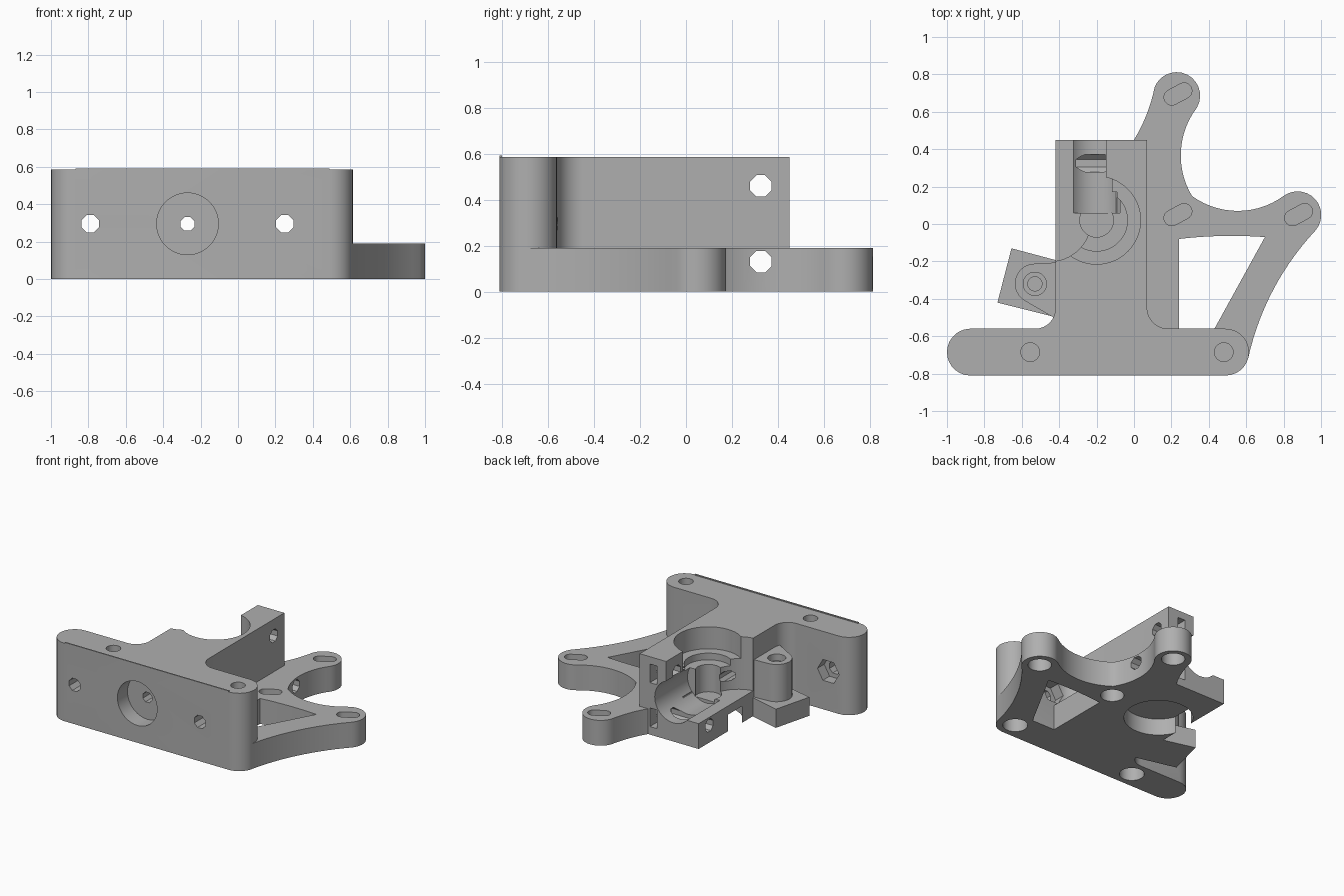
import bpy, bmesh, math
from mathutils import Vector

old = bpy.data.objects.get("Cube")
if old:
    bpy.data.objects.remove(old, do_unlink=True)

grey = bpy.data.materials.new("plain_grey")
grey.use_nodes = True
grey.diffuse_color = (0.43, 0.43, 0.43, 1)
grey.node_tree.nodes["Principled BSDF"].inputs["Base Color"].default_value = (0.43, 0.43, 0.43, 1)


# Outline helpers
def ngon(u, v, r, n=48, phase=0.0):
    return [(u + r * math.cos(phase + math.tau * i / n),
             v + r * math.sin(phase + math.tau * i / n)) for i in range(n)]


def arc(a, b, c, n=14):
    """Points on the circle from a through b to c."""
    (ax, ay), (bx, by), (cx, cy) = a, b, c
    d = 2 * (ax * (by - cy) + bx * (cy - ay) + cx * (ay - by))
    sa, sb, sc = ax * ax + ay * ay, bx * bx + by * by, cx * cx + cy * cy
    ux = (sa * (by - cy) + sb * (cy - ay) + sc * (ay - by)) / d
    uy = (sa * (cx - bx) + sb * (ax - cx) + sc * (bx - ax)) / d
    r = math.hypot(ax - ux, ay - uy)
    t0, tb, t1 = (math.atan2(p[1] - uy, p[0] - ux) for p in (a, b, c))
    sweep = (t1 - t0) % math.tau
    if (tb - t0) % math.tau > sweep:
        sweep -= math.tau
    return [(ux + r * math.cos(t0 + sweep * i / n),
             uy + r * math.sin(t0 + sweep * i / n)) for i in range(n + 1)]


def rect(u0, u1, v0, v1):
    return [(u0, v0), (u1, v0), (u1, v1), (u0, v1)]


def slot(u, v, half, r, angle):
    dx, dy = half * math.cos(angle), half * math.sin(angle)
    pts = []
    for s, start in ((1, angle - math.pi / 2), (-1, angle + math.pi / 2)):
        pts += [(u + s * dx + r * math.cos(start + math.pi * i / 12),
                 v + s * dy + r * math.sin(start + math.pi * i / 12)) for i in range(13)]
    return pts


def prism(name, pts, lo, hi, axis="z"):
    place = {"z": lambda u, v, w: (u, v, w),
             "y": lambda u, v, w: (u, w, v),
             "x": lambda u, v, w: (w, u, v)}[axis]
    clean = []
    for p in pts:
        if not clean or math.dist(p, clean[-1]) > 1e-4:
            clean.append(p)
    bm = bmesh.new()
    base = bm.faces.new([bm.verts.new(place(u, v, lo)) for u, v in clean])
    top = bmesh.ops.extrude_face_region(bm, geom=[base])["geom"]
    shift = Vector(place(0, 0, hi - lo))
    bmesh.ops.translate(bm, vec=shift, verts=[e for e in top if isinstance(e, bmesh.types.BMVert)])
    bmesh.ops.recalc_face_normals(bm, faces=bm.faces)
    mesh = bpy.data.meshes.new(name)
    bm.to_mesh(mesh)
    bm.free()
    mesh.materials.append(grey)
    ob = bpy.data.objects.new(name, mesh)
    bpy.context.collection.objects.link(ob)
    return ob


def cut(targets, pts, lo, hi, axis="z"):
    cutter = prism("cutter", pts, lo, hi, axis)
    cutter.hide_render = True
    for ob in targets:
        mod = ob.modifiers.new("cut", "BOOLEAN")
        mod.operation, mod.solver, mod.object = "DIFFERENCE", "EXACT", cutter
        bpy.context.view_layer.objects.active = ob
        bpy.ops.object.modifier_apply(modifier=mod.name)
    bpy.data.objects.remove(cutter, do_unlink=True)


TOP, LOW = 0.585, 0.19

# Body: wide front plate with rounded ends, filleted into the centre block
body = prism("body",
             arc((-0.88, -0.56), (-1.0, -0.685), (-0.88, -0.81))
             + arc((0.49, -0.81), (0.615, -0.685), (0.49, -0.56))
             + arc((0.18, -0.56), (0.104, -0.528), (0.07, -0.45))
             + [(0.07, 0.45), (-0.42, 0.45)]
             + arc((-0.42, -0.45), (-0.452, -0.528), (-0.53, -0.56)), 0, TOP)
prism("top_front_lip", rect(-0.87, 0.49, -0.81, -0.8), TOP - 0.01, TOP + 0.007)

# Motor arms: low curved plate
arms = prism("motor_arms",
             [(0.05, -0.65), (0.05, 0.44), (0.0, 0.44)]
             + arc((0.0, 0.45), (0.065, 0.58), (0.11, 0.73))
             + arc((0.11, 0.73), (0.25, 0.81), (0.335, 0.62))
             + arc((0.335, 0.62), (0.25, 0.37), (0.31, 0.15))
             + arc((0.31, 0.15), (0.55, 0.07), (0.80, 0.15))
             + arc((0.80, 0.15), (0.99, 0.1), (0.97, -0.035))
             + arc((0.97, -0.035), (0.735, -0.37), (0.61, -0.72))
             + [(0.5, -0.75)], 0, LOW)
cut([arms], arc((0.24, -0.08), (0.47, -0.064), (0.70, -0.07))
    + [(0.43, -0.56), (0.43, -0.6), (0.24, -0.6)], -0.1, 0.4)

# Hinge: tilted foot with a round boss
foot = prism("hinge_foot", [(-0.655, -0.13), (-0.73, -0.42), (-0.43, -0.495),
                            (-0.4, -0.49), (-0.4, -0.198)], 0, 0.14)
boss = prism("hinge_boss", arc((-0.53, -0.212), (-0.635, -0.3), (-0.585, -0.41))
             + [(-0.43, -0.5), (-0.4, -0.5), (-0.4, -0.205)], 0.13, 0.42)
cut([boss], ngon(-0.53, -0.32, 0.062), 0.37, 0.6)
cut([boss], ngon(-0.53, -0.32, 0.038, 24), 0.2, 0.6)

# Idler opening on the side, down to the low deck
cut([body], rect(-0.6, -0.15, 0.02, 0.6), LOW, 1)
cut([body], ngon(-0.45, 0.02, 0.22, 64), LOW, 1)
cut([body], rect(-0.3, -0.09, 0.06, 0.17), LOW, 0.5)
# Long round channel behind the drive bore
cut([body], ngon(-0.21, 0.295, 0.155), 0.06, 0.6, "y")
# Stepped drive bore from above, bearing seat from below
for r, z in ((0.235, 0.42), (0.165, 0.37), (0.09, 0.165)):
    cut([body], ngon(-0.2, 0.02, r, 64), z, 1)
cut([body], ngon(-0.2, 0.02, 0.235, 64), -0.1, 0.125)

# Front socket and feed hole
cut([body], ngon(-0.27, 0.295, 0.165), -1, -0.69, "y")
cut([body], ngon(-0.27, 0.295, 0.04, 8, math.pi / 8), -1, 0.6, "y")

# Plate bolts with six-sided nut pockets behind
for x in (-0.79, 0.25):
    cut([body], ngon(x, 0.295, 0.05, 8, math.pi / 8), -1, -0.5, "y")
    cut([body], ngon(x, 0.295, 0.09, 6), -0.64, -0.5, "y")

# Upright bolt holes, wider underneath
for x in (-0.555, 0.48):
    cut([body, arms], ngon(x, -0.685, 0.05, 32), 0.13, 1)
    cut([body, arms], ngon(x, -0.685, 0.085, 32), -0.1, 0.12)

# Side clamp bolts with square nut slots in the back
for z in (0.46, 0.13):
    cut([body, arms], ngon(0.325, z, 0.05, 8, math.pi / 8), -0.7, 0.7, "x")
    cut([body], rect(-0.075, -0.015, z - 0.07, z + 0.07), 0.25, 0.6, "y")

# Motor slots, round recesses underneath
for x, y in ((0.235, 0.695), (0.235, 0.05), (0.88, 0.05)):
    cut([arms], slot(x, y, 0.037, 0.042, math.radians(28)), 0.11, 0.4)
    cut([arms], ngon(x, y, 0.08, 32), -0.1, 0.1)

# Smooth round walls, keep sharp edges
bpy.ops.object.select_all(action="DESELECT")
for ob in (body, arms, foot, boss):
    ob.select_set(True)
bpy.context.view_layer.objects.active = body
bpy.ops.object.shade_smooth_by_angle(angle=math.radians(30))
